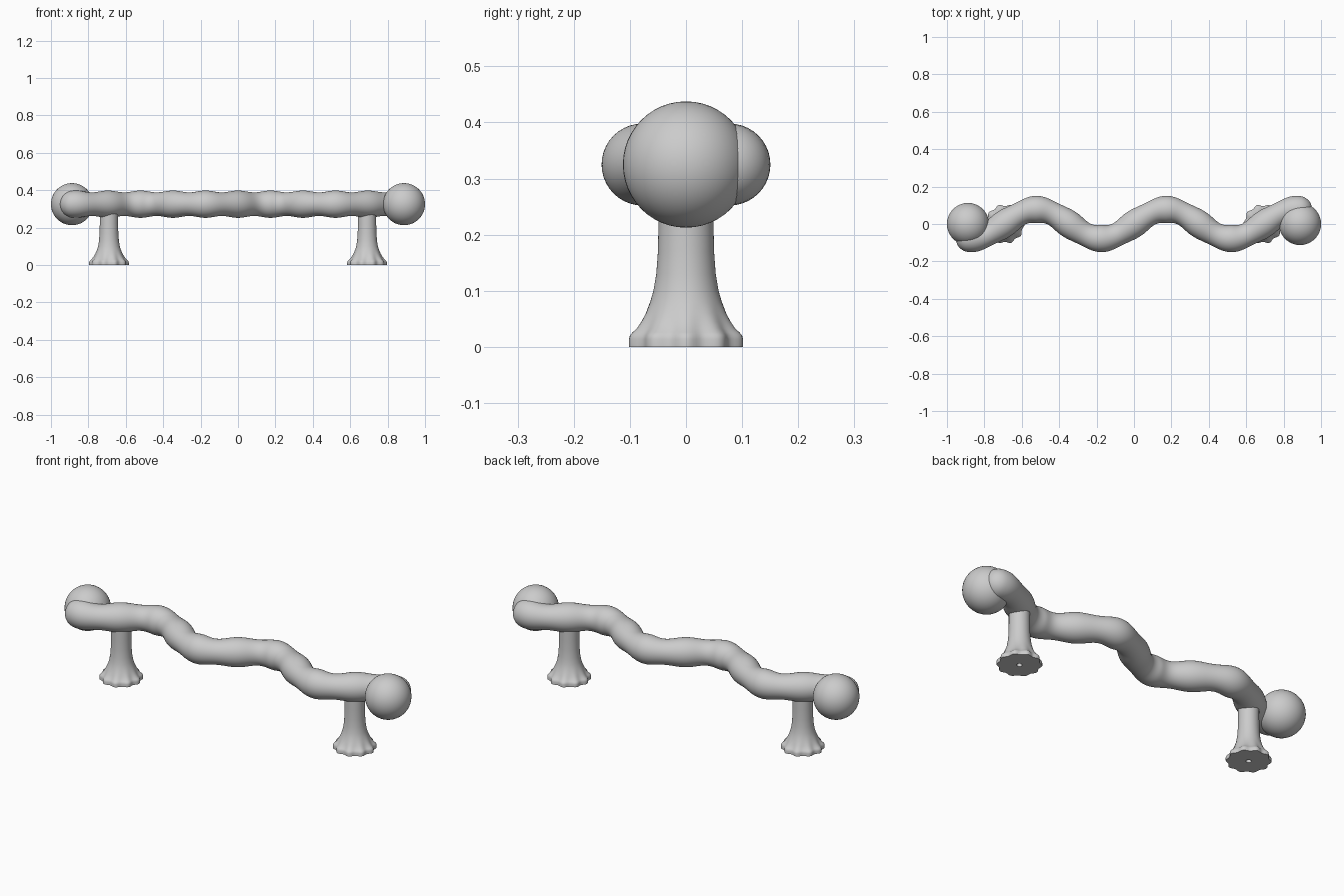
import bpy, bmesh, math
from mathutils import Vector

cube = bpy.data.objects.get("Cube")
if cube:
    bpy.data.objects.remove(cube)

grey = bpy.data.materials.new("plain grey")
grey.use_nodes = True
colour = (0.6, 0.6, 0.6, 1)
grey.diffuse_color = colour
grey.node_tree.nodes["Principled BSDF"].inputs["Base Color"].default_value = colour

AXIS_Z = 0.325      # height of the handle's centre line
END_X = 0.88        # where the rounded ends begin
PERIOD = 0.695      # length of one wave
SWAY = 0.0775       # sideways swing of the wave


def loft(name, rings, location=(0, 0, 0)):
    """Skin a list of closed rings and cap both ends."""
    bm = bmesh.new()
    loops = [[bm.verts.new(p) for p in ring] for ring in rings]
    for a, b in zip(loops, loops[1:]):
        for i in range(len(a)):
            j = (i + 1) % len(a)
            bm.faces.new((a[i], a[j], b[j], b[i]))
    bm.faces.new(loops[0])
    bm.faces.new(loops[-1])
    bmesh.ops.recalc_face_normals(bm, faces=bm.faces)
    mesh = bpy.data.meshes.new(name)
    bm.to_mesh(mesh)
    bm.free()
    obj = bpy.data.objects.new(name, mesh)
    obj.location = location
    bpy.context.collection.objects.link(obj)
    finish(obj)
    return obj


def finish(obj):
    obj.data.materials.append(grey)
    bpy.ops.object.select_all(action="DESELECT")
    obj.select_set(True)
    bpy.context.view_layer.objects.active = obj
    bpy.ops.object.shade_smooth_by_angle(angle=math.radians(40))


def wave(x):
    k = 2 * math.pi / PERIOD
    centre = Vector((x, SWAY * math.sin(k * x), AXIS_Z))
    tangent = Vector((1, SWAY * k * math.cos(k * x), 0)).normalized()
    return centre, tangent


def girth(x):
    return 0.068 + 0.005 * math.cos(8 * math.pi * x / PERIOD)


def tube_ring(centre, tangent, radius, sides=40):
    side = Vector((-tangent.y, tangent.x, 0))
    turns = [2 * math.pi * i / sides for i in range(sides)]
    return [centre + radius * (math.cos(t) * side + math.sin(t) * Vector((0, 0, 1)))
            for t in turns]


# Wavy handle with gentle swellings and rounded ends
def round_end(x, sign):
    centre, tangent = wave(x)
    r = girth(x)
    angles = [math.radians(a) for a in range(10, 90, 10)] + [math.radians(88)]
    return [tube_ring(centre + sign * tangent * r * math.sin(a), tangent, r * math.cos(a))
            for a in angles]


steps = 200
body = []
for i in range(steps + 1):
    x = -END_X + 2 * END_X * i / steps
    body.append(tube_ring(*wave(x), girth(x)))
loft("wavy_handle", round_end(-END_X, -1)[::-1] + body + round_end(END_X, 1))


# Flared legs with a scalloped foot and a screw hole underneath
def leg_ring(z, radius, scallop, lobes=10, sides=100):
    ring = []
    for i in range(sides):
        t = 2 * math.pi * i / sides
        r = radius * (1 + scallop * (math.cos(lobes * t) - 1))
        ring.append(Vector((r * math.cos(t), r * math.sin(t), z)))
    return ring


leg_profile = [  # height, radius, scallop depth
    (0.2, 0.013, 0), (0, 0.013, 0),
    (0, 0.106, 0.05), (0.014, 0.106, 0.05), (0.021, 0.104, 0.05),
    (0.026, 0.099, 0.045), (0.033, 0.091, 0.035), (0.045, 0.082, 0.02),
    (0.06, 0.073, 0.01), (0.08, 0.064, 0), (0.1, 0.058, 0), (0.13, 0.053, 0),
    (0.17, 0.05, 0), (0.22, 0.049, 0), (0.32, 0.049, 0)]

# Legs and end balls, one on each side
for side, s in (("left", 1), ("right", -1)):
    loft(side + "_leg", [leg_ring(*p) for p in leg_profile], (s * 0.69, 0, 0))
    bpy.ops.mesh.primitive_uv_sphere_add(segments=48, ring_count=24, radius=0.1125,
                                         location=(s * 0.8875, 0, AXIS_Z))
    ball = bpy.context.object
    ball.name = side + "_end_ball"
    finish(ball)
